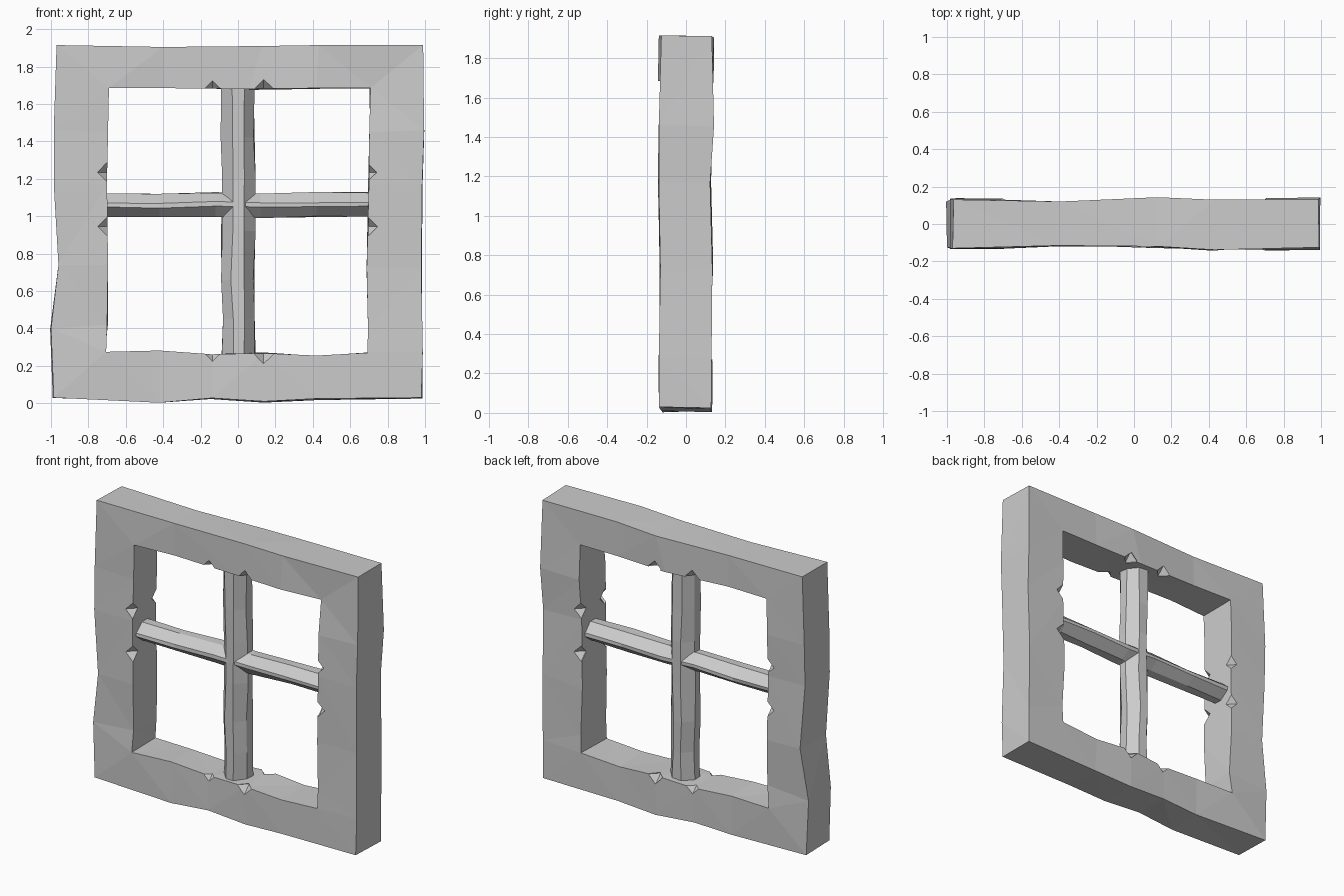
import bpy, bmesh, random
from mathutils import Matrix, Vector

if "Cube" in bpy.data.objects:
    bpy.data.objects.remove(bpy.data.objects["Cube"])

random.seed(4)


def make_object(name, bm):
    bmesh.ops.recalc_face_normals(bm, faces=bm.faces)
    mesh = bpy.data.meshes.new(name)
    bm.to_mesh(mesh)
    bm.free()
    ob = bpy.data.objects.new(name, mesh)
    bpy.context.collection.objects.link(ob)
    return ob


def bridge(bm, a, b):
    n = len(a)
    for i in range(n):
        bm.faces.new((a[i], a[(i + 1) % n], b[(i + 1) % n], b[i]))


def jit(s):
    return random.uniform(-s, s)


# Frame: cross-sections running round the opening
# (outer x, outer z, inner x, inner z, front y, back y)
left = [(-.985, .03, -.705, .275, -.13, .13), (-1.0, .40, -.70, .42, -.125, .12),
        (-.96, .74, -.695, .74, -.13, .135), (-.985, 1.17, -.70, 1.17, -.135, .125),
        (-.985, 1.46, -.695, 1.45, -.13, .135)]
top = [(-.97, 1.915, -.69, 1.685, -.13, .13), (-.40, 1.905, -.40, 1.685, -.115, .12),
       (.13, 1.91, .06, 1.68, -.12, .14), (.43, 1.915, .42, 1.685, -.138, .13)]
right = [(.99, 1.915, .708, 1.685, -.125, .13), (.995, 1.46, .702, 1.45, -.138, .138),
         (.985, 1.17, .70, 1.17, -.138, .125), (.98, .72, .688, .72, -.13, .13),
         (.988, .28, .695, .40, -.138, .125)]
bottom = [(.98, .03, .692, .27, -.138, .13), (.42, .025, .42, .255, -.135, .125),
          (.14, .01, .14, .268, -.125, .135), (-.14, .028, -.14, .262, -.12, .125),
          (-.42, .003, -.42, .282, -.12, .118)]
bm = bmesh.new()
rings = []
for ox, oz, ix, iz, yf, yb in left + top + right + bottom:
    rings.append([bm.verts.new(p) for p in (
        (ox, yf, oz), (ix, yf + jit(.005), iz),
        (ix + jit(.008), yb, iz + jit(.008)),
        (ox + jit(.008), yb + jit(.005), max(0, oz + jit(.008))))])
for i, r in enumerate(rings):
    bridge(bm, r, rings[(i + 1) % len(rings)])
bmesh.ops.triangulate(bm, faces=bm.faces)
frame = make_object("window_frame", bm)

# Chips knocked out of the inner edges, front and back, beside each bar end
spots = [(s * .137, z) for s in (-1, 1) for z in (.265, 1.683)]
spots += [(x, z) for x in (-.698, .698) for z in (.945, 1.235)]
bm = bmesh.new()
for x, z in spots:
    for y in (-.13, .13):
        c, r = Vector((x, y, z)), .055
        v = [bm.verts.new(c + Vector(d) * r) for d in
             ((1, 0, 0), (0, 1, 0), (-1, 0, 0), (0, -1, 0), (0, 0, 1), (0, 0, -1))]
        for i in range(4):
            bm.faces.new((v[i], v[(i + 1) % 4], v[4]))
            bm.faces.new((v[(i + 1) % 4], v[i], v[5]))
cutter = make_object("chip_cutter", bm)
cutter.hide_render = True
mod = frame.modifiers.new("chips", 'BOOLEAN')
mod.operation, mod.solver, mod.object = 'DIFFERENCE', 'EXACT', cutter
bpy.context.view_layer.objects.active = frame
bpy.ops.object.modifier_apply(modifier=mod.name)
bpy.data.objects.remove(cutter)


# Bars: wobbly eight-sided prisms
def bar(name, stations, half, flat, depth, side, place):
    prof = [(half, -side), (half, side), (flat, depth), (-flat, depth),
            (-half, side), (-half, -side), (-flat, -depth), (flat, -depth)]
    bm = bmesh.new()
    rings = [[bm.verts.new(place(t, u + off + jit(.005), y + jit(.005)))
              for u, y in prof] for t, off in stations]
    for a, b in zip(rings, rings[1:]):
        bridge(bm, a, b)
    bm.faces.new(rings[0])
    bm.faces.new(rings[-1])
    return make_object(name, bm)


bar("vertical_bar",
    [(.24, .004), (.45, .004), (.66, -.004), (.92, .002), (1.2, .002), (1.42, 0), (1.70, -.002)],
    .088, .032, .095, .03, lambda t, u, y: (u, y, t))
bar("horizontal_bar",
    [(-.72, 0), (-.42, -.003), (-.12, .003), (.12, -.003), (.42, .002), (.72, .003)],
    .063, .012, .092, .03, lambda t, u, y: (t, y, 1.06 + u))
